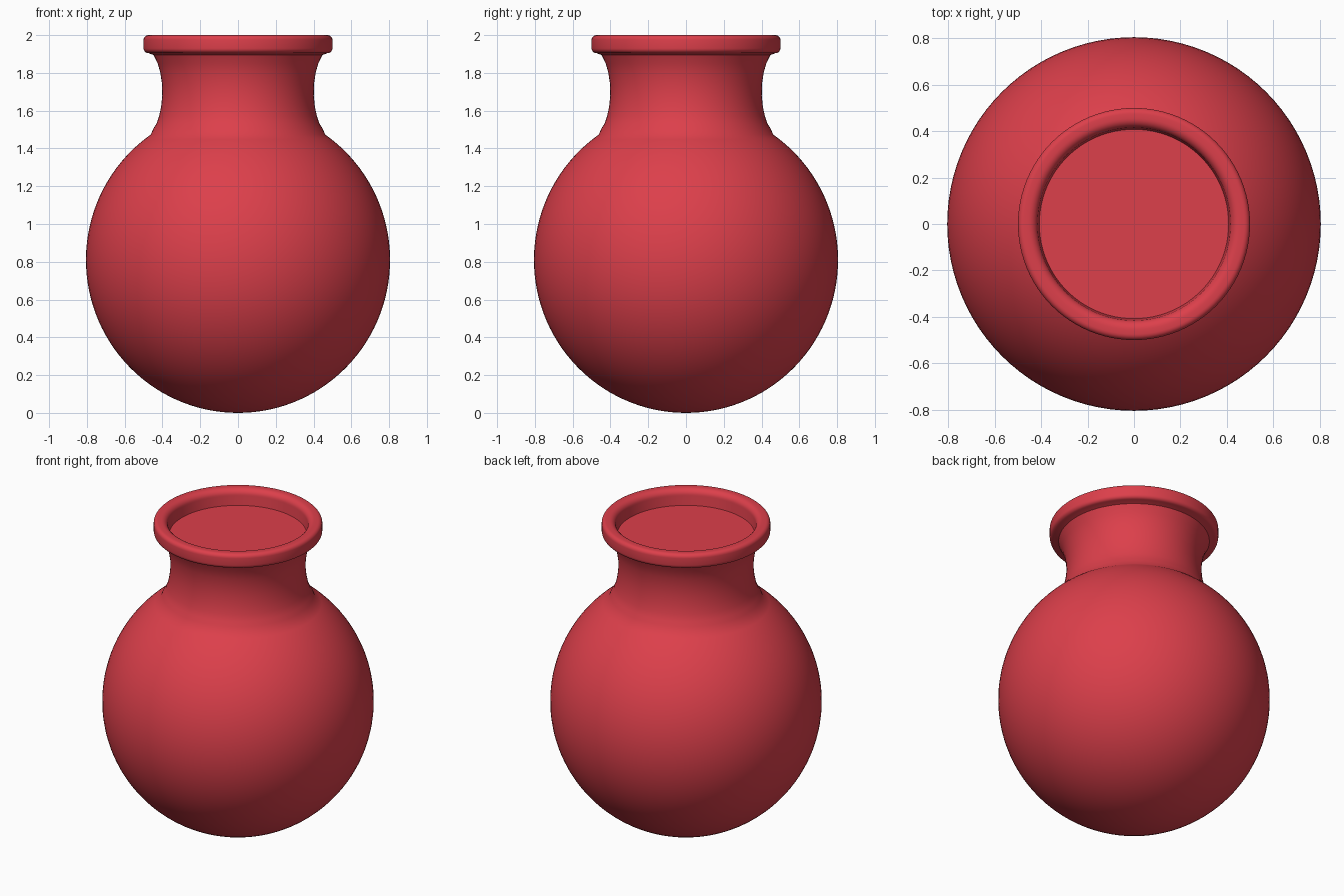
import bpy, bmesh
from math import sin, cos, pi, radians

if "Cube" in bpy.data.objects:
    bpy.data.objects.remove(bpy.data.objects["Cube"])

SEGMENTS = 96

red = bpy.data.materials.new("red_glaze")
red.diffuse_color = (0.72, 0.05, 0.07, 1)
red.use_nodes = True
red.node_tree.nodes["Principled BSDF"].inputs["Base Color"].default_value = red.diffuse_color


def arc(cx, cz, rx, rz, start, end, steps):
    """Points on an ellipse arc in the (radius, height) plane."""
    angles = [radians(start + (end - start) * i / steps) for i in range(steps + 1)]
    return [(cx + rx * cos(a), cz + rz * sin(a)) for a in angles]


def lathe(name, profile):
    """Spin a (radius, height) profile around z; points on the axis close it."""
    bm = bmesh.new()
    verts = [bm.verts.new((r, 0, z)) for r, z in profile]
    edges = [bm.edges.new(pair) for pair in zip(verts, verts[1:])]
    bmesh.ops.spin(bm, geom=verts + edges, cent=(0, 0, 0), axis=(0, 0, 1),
                   angle=2 * pi, steps=SEGMENTS, use_duplicate=False)
    bmesh.ops.remove_doubles(bm, verts=bm.verts, dist=0.0001)
    bmesh.ops.recalc_face_normals(bm, faces=bm.faces)
    mesh = bpy.data.meshes.new(name)
    bm.to_mesh(mesh)
    bm.free()
    mesh.materials.append(red)
    obj = bpy.data.objects.new(name, mesh)
    bpy.context.collection.objects.link(obj)
    bpy.ops.object.select_all(action='DESELECT')
    obj.select_set(True)
    bpy.context.view_layer.objects.active = obj
    bpy.ops.object.shade_smooth_by_angle(angle=radians(35))
    return obj


# Round belly, running up into the waisted neck
belly = arc(0, 0.81, 0.805, 0.81, -90, 55, 48)
belly[0] = (0, 0)
neck = [(0.448, 1.505), (0.432, 1.53), (0.418, 1.57), (0.407, 1.62),
        (0.401, 1.68), (0.402, 1.74), (0.411, 1.80), (0.425, 1.85),
        (0.447, 1.895)]

# Rounded lip and inner wall
lip = (arc(0.475, 1.93, 0.025, 0.025, -90, 0, 5)
       + arc(0.475, 1.975, 0.025, 0.025, 0, 90, 5)
       + arc(0.455, 1.96, 0.04, 0.04, 90, 180, 7))
lathe("vase_body", belly + neck + lip + [(0.408, 1.90)])

# Flat surface closing the mouth just below the lip
lathe("mouth_surface", [(0.408, 1.90), (0, 1.90)])
bpy.data.objects["mouth_surface"].data.flip_normals() if \
    bpy.data.objects["mouth_surface"].data.polygons[0].normal.z < 0 else None
